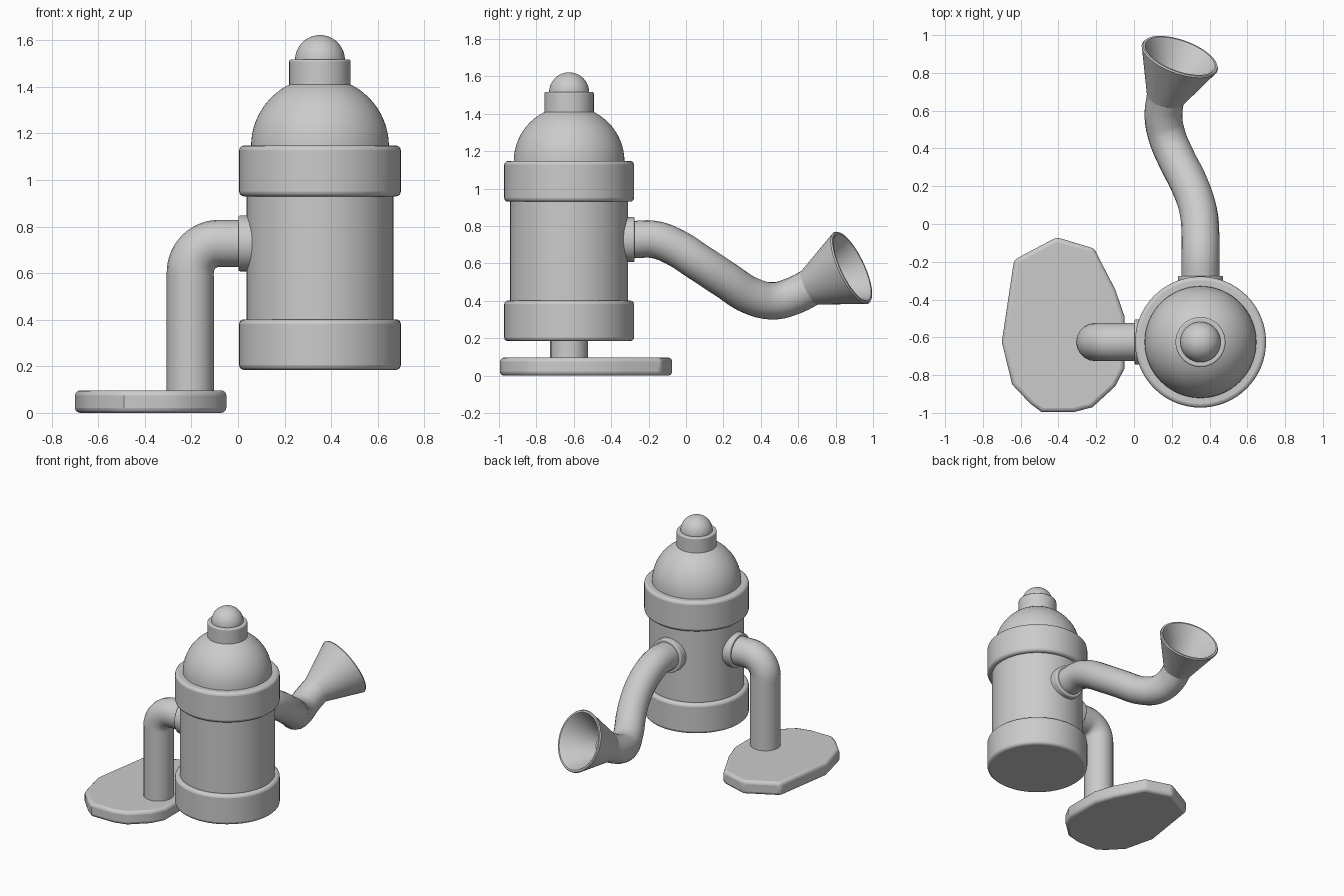
import bpy, bmesh, math
from mathutils import Vector

if "Cube" in bpy.data.objects:
    bpy.data.objects.remove(bpy.data.objects["Cube"])

grey = bpy.data.materials.new("plain grey")
grey.diffuse_color = (0.6, 0.6, 0.6, 1)
grey.use_nodes = True
grey.node_tree.nodes["Principled BSDF"].inputs["Base Color"].default_value = grey.diffuse_color
CX, CY, PIPE_Z = 0.352, -0.625, 0.728   # body axis and pipe height


def finish(obj, bevel=0.0, angle=35):
    obj.data.materials.clear()
    obj.data.materials.append(grey)
    bpy.ops.object.select_all(action='DESELECT')
    obj.select_set(True)
    bpy.context.view_layer.objects.active = obj
    if bevel:
        m = obj.modifiers.new("soft edges", 'BEVEL')
        m.width, m.segments, m.limit_method = bevel, 3, 'ANGLE'
        m.angle_limit = math.radians(40)
    bpy.ops.object.shade_smooth_by_angle(angle=math.radians(angle))
    return obj


def lathe(name, profile, loc, axis=(0, 0, 1), bevel=0.0, n=64):
    """Spin (radius, height) points about an axis; radius 0 closes to a pole."""
    bm = bmesh.new()
    rings = []
    for r, h in profile:
        if r == 0:
            rings.append([bm.verts.new((0, 0, h))] * n)
        else:
            rings.append([bm.verts.new((r * math.cos(math.tau * i / n),
                                        r * math.sin(math.tau * i / n), h)) for i in range(n)])
    for a, b in zip(rings, rings[1:]):
        for i in range(n):
            j = (i + 1) % n
            bm.faces.new(list(dict.fromkeys((a[i], a[j], b[j], b[i]))))
    bmesh.ops.recalc_face_normals(bm, faces=bm.faces)
    me = bpy.data.meshes.new(name)
    bm.to_mesh(me)
    bm.free()
    obj = bpy.data.objects.new(name, me)
    bpy.context.collection.objects.link(obj)
    obj.location = loc
    obj.rotation_euler = Vector(axis).to_track_quat('Z', 'Y').to_euler()
    return finish(obj, bevel)


def drum(name, r, z0, z1, bevel=0.02):
    return lathe(name, [(0, z0), (r, z0), (r, z1), (0, z1)], (CX, CY, 0), bevel=bevel)


def dome(name, r, z):
    arc = [(r * math.cos(math.pi / 2 * i / 16), z + r * math.sin(math.pi / 2 * i / 16))
           for i in range(16)]
    return lathe(name, [(0, z)] + arc + [(0, z + r)], (CX, CY, 0))


def tube(name, points, r):
    cu = bpy.data.curves.new(name, 'CURVE')
    cu.dimensions, cu.bevel_depth, cu.bevel_resolution = '3D', r, 8
    cu.use_fill_caps, cu.resolution_u = True, 6
    sp = cu.splines.new('BEZIER')
    sp.bezier_points.add(len(points) - 1)
    for bp, p in zip(sp.bezier_points, points):
        bp.co = p
        bp.handle_left_type = bp.handle_right_type = 'AUTO'
    obj = bpy.data.objects.new(name, cu)
    bpy.context.collection.objects.link(obj)
    bpy.ops.object.select_all(action='DESELECT')
    obj.select_set(True)
    bpy.context.view_layer.objects.active = obj
    bpy.ops.object.convert(target='MESH')
    return finish(bpy.context.view_layer.objects.active)


# Body stack
drum("lower_collar", 0.347, 0.185, 0.402)
drum("body", 0.315, 0.38, 0.95, 0)
drum("upper_collar", 0.347, 0.93, 1.148)
dome("dome", 0.296, 1.145)
drum("cap", 0.132, 1.38, 1.517, 0.008)
dome("knob", 0.107, 1.515)

# Pipe flanges on the left and back of the body
for name, d in (("leg_flange", (-1, 0, 0)), ("arm_flange", (0, 1, 0))):
    lathe(name, [(0, 0.2), (0.12, 0.2), (0.12, 0.35), (0, 0.35)],
          (CX, CY, PIPE_Z), d, bevel=0.008, n=48)

# Leg: horizontal pipe bending down into the foot
R, LX = 0.125, -0.205
bend = [(LX + R - R * math.sin(a), CY, PIPE_Z - R + R * math.cos(a))
        for a in (math.pi / 2 * i / 8 for i in range(9))]
tube("leg", [(0.1, CY, PIPE_Z), (-0.06, CY, PIPE_Z)] + bend
     + [(LX, CY, 0.58), (LX, CY, 0.05)], 0.101)

# Foot plate
outline = [(-0.635, -0.19), (-0.41, -0.07), (-0.21, -0.13), (-0.165, -0.22), (-0.10, -0.345),
           (-0.05, -0.49), (-0.05, -0.765), (-0.10, -0.86), (-0.22, -0.97), (-0.315, -0.995),
           (-0.49, -0.995), (-0.55, -0.95), (-0.645, -0.85), (-0.70, -0.625)]
bm = bmesh.new()
base = bm.faces.new([bm.verts.new((x, y, 0)) for x, y in outline])
top = bmesh.ops.extrude_face_region(bm, geom=[base])["geom"]
bmesh.ops.translate(bm, vec=(0, 0, 0.097), verts=[v for v in top if isinstance(v, bmesh.types.BMVert)])
bmesh.ops.recalc_face_normals(bm, faces=bm.faces)
me = bpy.data.meshes.new("foot")
bm.to_mesh(me)
bm.free()
foot = bpy.data.objects.new("foot", me)
bpy.context.collection.objects.link(foot)
finish(foot, 0.022)

# Arm: swooping pipe out of the back
tube("arm", [(CX, -0.4, PIPE_Z), (CX, -0.28, PIPE_Z), (CX, -0.17, PIPE_Z), (CX, -0.065, 0.69),
             (0.340, 0.07, 0.605), (0.293, 0.21, 0.513), (0.225, 0.345, 0.428),
             (0.175, 0.465, 0.40), (0.156, 0.57, 0.425), (0.168, 0.68, 0.48)], 0.1)

# Horn: hollow cone on the end of the arm
lathe("horn", [(0, 0), (0.096, 0), (0.207, 0.255), (0.212, 0.265), (0.207, 0.273), (0.195, 0.273),
               (0.187, 0.265), (0.08, 0.04), (0, 0.04)],
      (0.160, 0.655, 0.468), (0.085, 0.235, 0.112))
